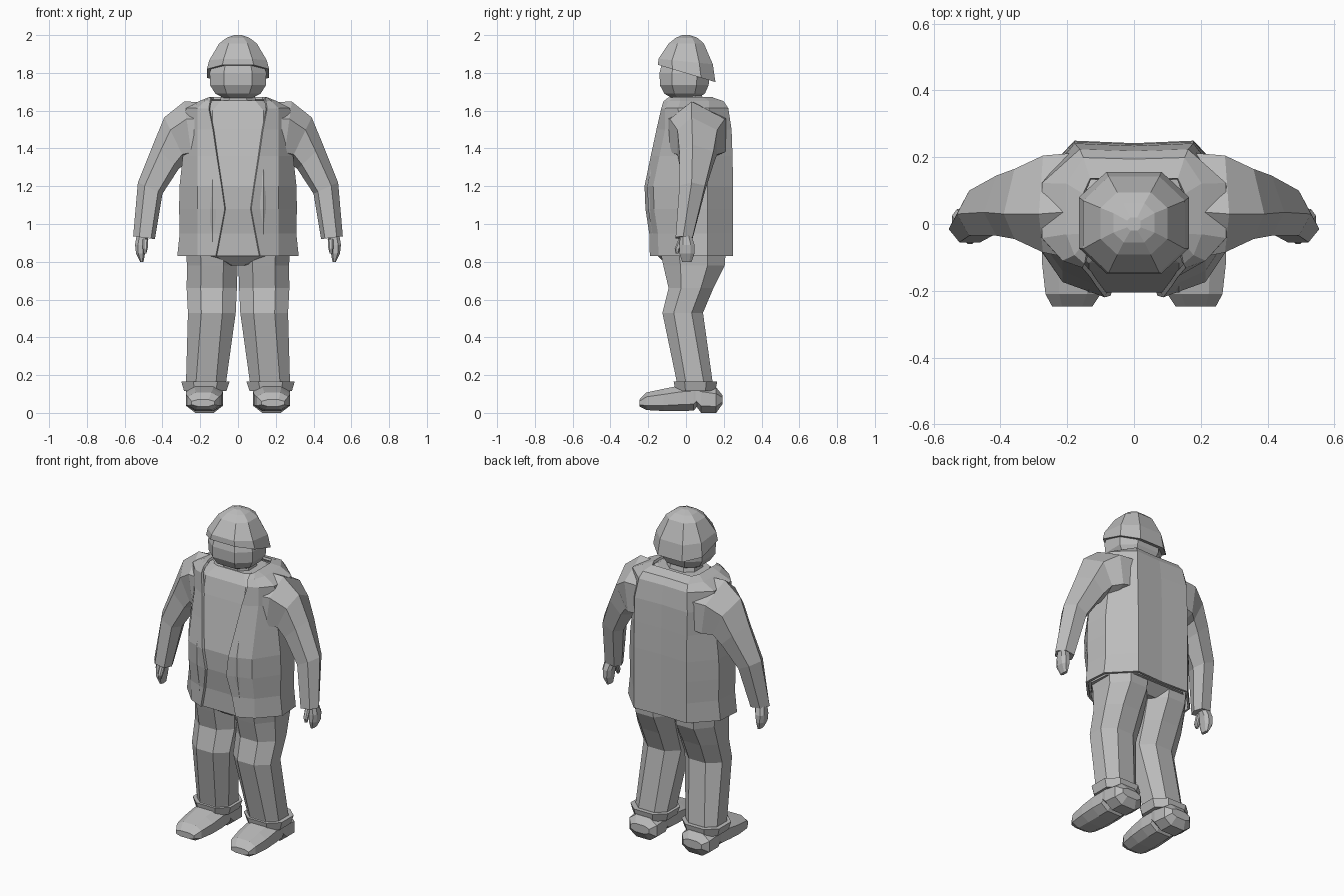
import bpy, bmesh

grey = bpy.data.materials.new("plain grey")
grey.diffuse_color = (0.5, 0.5, 0.5, 1)


def loft(name, rings, closed=True, flip=1):
    """Skin equal-length rings of points; flip=-1 mirrors in x."""
    bm = bmesh.new()
    vs = [[bm.verts.new((x * flip, y, z)) for x, y, z in r] for r in rings]
    n = len(vs[0])
    for a, b in zip(vs, vs[1:]):
        for i in range(n if closed else n - 1):
            j = (i + 1) % n
            bm.faces.new((a[i], a[j], b[j], b[i]))
    if closed:
        bm.faces.new(vs[0])
        bm.faces.new(vs[-1])
    bmesh.ops.recalc_face_normals(bm, faces=bm.faces)
    me = bpy.data.meshes.new(name)
    bm.to_mesh(me)
    bm.free()
    me.materials.append(grey)
    ob = bpy.data.objects.new(name, me)
    bpy.context.collection.objects.link(ob)
    return ob


def pair(name, rings):
    for side, f in (("right", 1), ("left", -1)):
        loft(side + "_" + name, rings, flip=f)


def oct8(x0, x1, y0, y1, c=0.25):
    """Rectangle with cut corners."""
    a, b = (x1 - x0) * c, (y1 - y0) * c
    return [(x0 + a, y0), (x1 - a, y0), (x1, y0 + b), (x1, y1 - b),
            (x1 - a, y1), (x0 + a, y1), (x0, y1 - b), (x0, y0 + b)]


def flat(z, *box):
    return [(x, y, z) for x, y in oct8(*box)]


def upright(y, *box):
    return [(x, y, z) for x, z in oct8(*box)]


# Jacket: open at the front; z, opening x, front y, side x, back y
body = [(0.83, 0.115, -0.185, 0.315, 0.243),
        (0.95, 0.092, -0.188, 0.302, 0.243),
        (1.08, 0.068, -0.208, 0.305, 0.243),
        (1.20, 0.085, -0.213, 0.303, 0.243),
        (1.36, 0.110, -0.180, 0.285, 0.24),
        (1.50, 0.130, -0.150, 0.280, 0.235)]
half = [[(o, f, z), (0.21, f + 0.045, z), (s, -0.03, z), (s - 0.01, 0.11, z),
         (0.175, b, z), (0, b - 0.008, z)] for z, o, f, s, b in body]
half += [[(x, y, 1.61) for x, y in ((0.152, -0.125), (0.21, -0.105), (0.27, -0.04),
                                    (0.27, 0.12), (0.16, 0.218), (0, 0.212))],
         [(x, y, 1.645) for x, y in ((0.145, -0.115), (0.175, -0.09), (0.2, -0.03),
                                     (0.2, 0.12), (0.15, 0.195), (0, 0.19))],
         [(x, y, 1.665) for x, y in ((0.14, -0.09), (0.15, -0.06), (0.15, -0.03),
                                     (0.15, 0.09), (0.13, 0.135), (0, 0.135))]]
jacket = loft("jacket", [h + [(-x, y, z) for x, y, z in h[-2::-1]] for h in half], closed=False)
sol = jacket.modifiers.new("thickness", "SOLIDIFY")
sol.thickness = 0.014
sol.offset = 0

# Shirt body under the jacket
shirt = []
for z, o, f, s, b in body + [(1.60, 0.145, -0.125, 0.27, 0.21)]:
    h = [(0.135, f + 0.008), (0.2, f + 0.06), (s - 0.02, -0.02), (s - 0.03, 0.1), (0.165, b - 0.018)]
    shirt.append([(x, y, z) for x, y in h] + [(-x, y, z) for x, y in h[::-1]])
h = [(0.09, -0.075), (0.12, -0.06), (0.14, -0.02), (0.14, 0.07), (0.1, 0.12)]
shirt.append([(x, y, 1.655) for x, y in h] + [(-x, y, 1.655) for x, y in h[::-1]])
loft("shirt", shirt)

# Hips between the legs
loft("hips", [flat(0.78, -0.05, 0.05, -0.1, 0.15),
              flat(0.83, -0.24, 0.24, -0.15, 0.21),
              flat(0.92, -0.26, 0.26, -0.16, 0.21)])

# Sleeves: outer (x, z), inner (x, z), front y, ridge y, back y
sleeve = [((0.15, 1.645), (0.15, 1.34), -0.11, 0.04, 0.215),
          ((0.285, 1.648), (0.24, 1.32), -0.085, 0.03, 0.205),
          ((0.39, 1.565), (0.275, 1.325), -0.045, 0.03, 0.165),
          ((0.45, 1.42), (0.315, 1.29), -0.035, 0.035, 0.145),
          ((0.53, 1.22), (0.4, 1.16), -0.035, 0.03, 0.10),
          ((0.555, 0.935), (0.44, 0.92), -0.055, -0.015, 0.035)]
rings = []
for (ox, oz), (ix, iz), f, m, b in sleeve:
    rings.append([(ix + (ox - ix) * t, y, iz + (oz - iz) * t) for t, y in
                  ((1, m), (0.72, f), (0.18, f), (0, (f + b) / 2), (0.18, b), (0.72, b))])
pair("sleeve", rings)

# Hands and thumbs
pair("hand", [flat(0.95, 0.47, 0.535, -0.03, 0.025),
              flat(0.89, 0.485, 0.545, -0.035, 0.045),
              flat(0.845, 0.492, 0.54, -0.035, 0.045),
              flat(0.80, 0.5, 0.518, -0.02, 0.03)])
pair("thumb", [flat(0.92, 0.475, 0.505, -0.04, -0.005),
               flat(0.87, 0.478, 0.505, -0.06, -0.03),
               flat(0.845, 0.485, 0.5, -0.055, -0.04)])

# Trouser legs
pair("trouser_leg", [flat(0.14, 0.065, 0.275, -0.05, 0.14),
                     flat(0.17, 0.062, 0.275, -0.05, 0.14),
                     flat(0.53, 0.012, 0.265, -0.125, 0.09, 0.28),
                     flat(0.66, 0.006, 0.272, -0.092, 0.145, 0.28),
                     flat(0.78, 0.002, 0.27, -0.12, 0.205, 0.28),
                     flat(0.92, 0.002, 0.28, -0.15, 0.215, 0.28)])
pair("trouser_cuff", [flat(0.115, 0.062, 0.285, -0.055, 0.155),
                      flat(0.165, 0.045, 0.3, -0.065, 0.165)])

# Shoes and heels
pair("shoe", [upright(-0.247, 0.125, 0.245, 0.035, 0.07),
              upright(-0.21, 0.10, 0.265, 0.015, 0.108),
              upright(-0.12, 0.085, 0.275, 0.01, 0.127),
              upright(-0.03, 0.08, 0.275, 0.01, 0.145),
              upright(0.04, 0.085, 0.27, 0.012, 0.15),
              upright(0.075, 0.09, 0.265, 0.05, 0.15)])
pair("heel", [upright(0.05, 0.085, 0.27, 0.04, 0.15),
              upright(0.08, 0.08, 0.275, 0.0, 0.15),
              upright(0.16, 0.085, 0.27, 0.0, 0.135),
              upright(0.192, 0.115, 0.24, 0.045, 0.095)])

# Neck and face
loft("neck", [flat(1.62, -0.1, 0.1, -0.07, 0.1), flat(1.70, -0.085, 0.085, -0.07, 0.08)])
loft("face", [flat(1.667, -0.075, 0.075, -0.075, 0.06),
              flat(1.69, -0.12, 0.12, -0.115, 0.10),
              flat(1.735, -0.148, 0.148, -0.138, 0.12),
              flat(1.80, -0.15, 0.15, -0.14, 0.125),
              flat(1.86, -0.13, 0.13, -0.125, 0.11)])

# Hair cap: lower edge slopes down to the back
cap = [flat(1.8, -0.14, 0.14, -0.13, 0.13),
       flat(1.798, -0.165, 0.165, -0.148, 0.156),
       flat(1.86, -0.152, 0.152, -0.146, 0.142),
       flat(1.955, -0.1, 0.1, -0.092, 0.095),
       flat(1.985, -0.062, 0.062, -0.055, 0.062),
       flat(2.0, -0.02, 0.02, -0.02, 0.02)]
for k, slope in ((0, 0.3), (1, 0.3), (2, 0.1)):
    cap[k] = [(x, y, z - slope * y) for x, y, z in cap[k]]
loft("hair_cap", cap)
